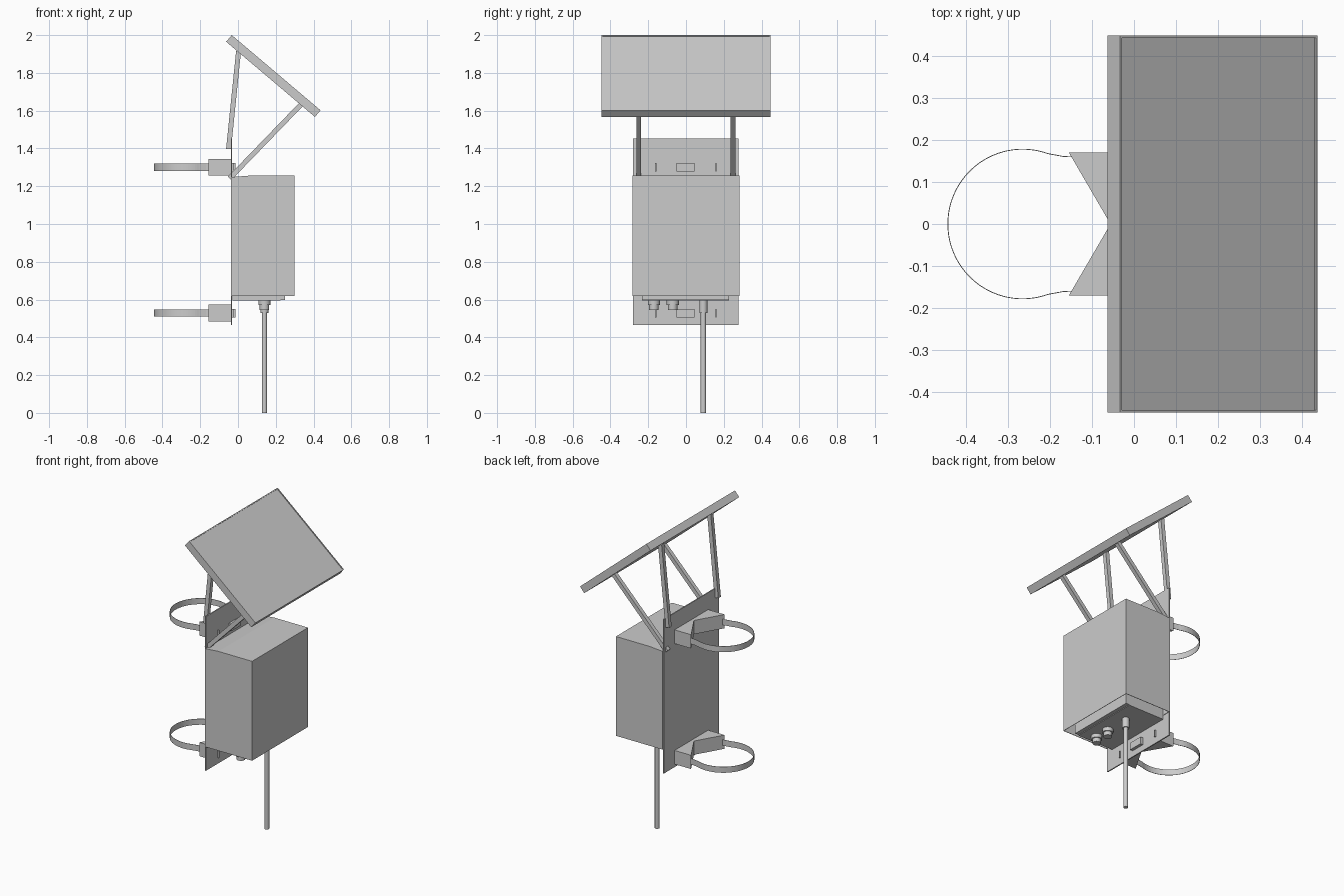
import bpy, bmesh
from math import sin, cos, pi
from mathutils import Vector, Matrix

default = bpy.data.objects.get("Cube")
if default:
    bpy.data.objects.remove(default, do_unlink=True)

grey = bpy.data.materials.new("plain grey")
grey.use_nodes = True
colour = (0.6, 0.6, 0.6, 1)
grey.diffuse_color = colour
grey.node_tree.nodes["Principled BSDF"].inputs["Base Color"].default_value = colour


def finish(name, bm):
    bmesh.ops.recalc_face_normals(bm, faces=bm.faces)
    mesh = bpy.data.meshes.new(name)
    bm.to_mesh(mesh)
    bm.free()
    mesh.materials.append(grey)
    obj = bpy.data.objects.new(name, mesh)
    bpy.context.collection.objects.link(obj)
    return obj


def box(name, low, high):
    bm = bmesh.new()
    low, high = Vector(low), Vector(high)
    bmesh.ops.create_cube(bm, size=1)
    bmesh.ops.scale(bm, vec=high - low, verts=bm.verts)
    bmesh.ops.translate(bm, vec=(low + high) / 2, verts=bm.verts)
    return finish(name, bm)


def prism(name, base, push):
    """Extrude a flat outline along a vector."""
    bm = bmesh.new()
    face = bm.faces.new([bm.verts.new(p) for p in base])
    out = bmesh.ops.extrude_face_region(bm, geom=[face], use_keep_orig=True)
    verts = [v for v in out["geom"] if isinstance(v, bmesh.types.BMVert)]
    bmesh.ops.translate(bm, vec=push, verts=verts)
    return finish(name, bm)


def recess(obj, direction, rim, depth):
    """Sink the face that looks along a direction, leaving a rim around it."""
    bm = bmesh.new()
    bm.from_mesh(obj.data)
    bm.normal_update()
    face = max(bm.faces, key=lambda f: f.normal.dot(direction))
    bmesh.ops.inset_region(bm, faces=[face], thickness=rim)
    out = bmesh.ops.extrude_discrete_faces(bm, faces=[face])["faces"][0]
    sunk = list(out.verts)
    bmesh.ops.translate(bm, vec=direction * -depth, verts=sunk)
    bm.to_mesh(obj.data)
    bm.free()


def cylinder(name, x, y, low, high, radius):
    bm = bmesh.new()
    bmesh.ops.create_cone(bm, cap_ends=True, segments=24, radius1=radius, radius2=radius,
                          depth=high - low, matrix=Matrix.Translation((x, y, (low + high) / 2)))
    obj = finish(name, bm)
    bpy.ops.object.select_all(action="DESELECT")
    obj.select_set(True)
    bpy.context.view_layer.objects.active = obj
    bpy.ops.object.shade_smooth_by_angle()


def strut(name, start, end, width):
    """Square bar in an xz plane."""
    start, end = Vector(start), Vector(end)
    along = (end - start).normalized()
    side = along.cross(Vector((0, 1, 0))) * width / 2
    deep = Vector((0, width / 2, 0))
    corners = [start + side + deep, start + side - deep, start - side - deep, start - side + deep]
    return prism(name, corners, end - start)


# Tilted solar panel with a thin raised rim, facing up and towards +x
top, bottom = Vector((-0.033, 0, 2.0)), Vector((0.437, 0, 1.602))
normal = (bottom - top).normalized().cross(Vector((0, 1, 0)))
half = Vector((0, 0.448, 0))
panel = prism("solar_panel", [top - half, top + half, bottom + half, bottom - half], normal * -0.046)
recess(panel, normal, 0.008, 0.004)

# Panel struts, one pair per side
for side, y in (("right", -0.25), ("left", 0.248)):
    strut(f"rear_strut_{side}", (-0.05, y, 1.397), (0.003, y, 1.915), 0.026)
    strut(f"front_strut_{side}", (-0.044, y, 1.242), (0.338, y, 1.637), 0.026)

# Mounting plate and cabinet shell, hollow from below
box("mounting_plate", (-0.038, -0.28, 0.466), (-0.031, 0.279, 1.453))
outline = [(-0.031, 0.62), (0.298, 0.62), (0.298, 1.256), (0.06, 1.256), (-0.031, 1.249)]
shell = prism("cabinet_shell", [(x, -0.283, z) for x, z in outline], (0, 0.566, 0))
recess(shell, Vector((0, 0, -1)), 0.004, 0.3)

# Equipment case inside the shell
box("equipment_case", (-0.03, -0.233, 0.594), (0.225, 0.227, 0.93))
box("equipment_door", (0.225, -0.233, 0.598), (0.25, 0.227, 0.93))

# Pole clamps: V block, strap, strap ends and buckle
centre, radius = -0.265, 0.178
for level, z in (("lower", 0.528), ("upper", 1.3)):
    block = [(-0.037, -0.17), (-0.155, -0.17), (-0.056, 0), (-0.155, 0.17), (-0.037, 0.17)]
    prism(f"{level}_clamp_block", [(x, y, z - 0.043) for x, y in block], (0, 0, 0.088))

    bend = [(-0.037, 0.16), (-0.155, 0.16), (-0.17, 0.161)]
    arc = [(centre + radius * cos(a), radius * sin(a))
           for a in [pi * (0.39 + 1.22 * i / 56) for i in range(57)]]
    path = bend + arc + [(x, -y) for x, y in reversed(bend)]
    bm = bmesh.new()
    rows = [[bm.verts.new((x, y, z + h)) for x, y in path] for h in (-0.019, 0.019)]
    for i in range(len(path) - 1):
        bm.faces.new((rows[0][i], rows[0][i + 1], rows[1][i + 1], rows[1][i]))
    strap = finish(f"{level}_clamp_strap", bm)
    thick = strap.modifiers.new("thickness", "SOLIDIFY")
    thick.thickness = 0.002
    thick.offset = 0

    for side, y in (("right", -0.16), ("left", 0.158)):
        box(f"{level}_strap_end_{side}", (-0.033, y - 0.003, z - 0.022), (-0.022, y + 0.003, z + 0.022))
    box(f"{level}_buckle", (-0.033, -0.049, z - 0.023), (-0.012, 0.044, z + 0.023))

# Cable glands and the hanging pipe
for name, y in (("outer", -0.17), ("inner", -0.07)):
    cylinder(f"{name}_gland_nut", 0.14, y, 0.57, 0.596, 0.032)
    cylinder(f"{name}_gland_body", 0.14, y, 0.545, 0.571, 0.025)
cylinder("pipe_gland", 0.14, 0.092, 0.53, 0.596, 0.021)
cylinder("hanging_pipe", 0.14, 0.092, 0.0, 0.54, 0.014)
